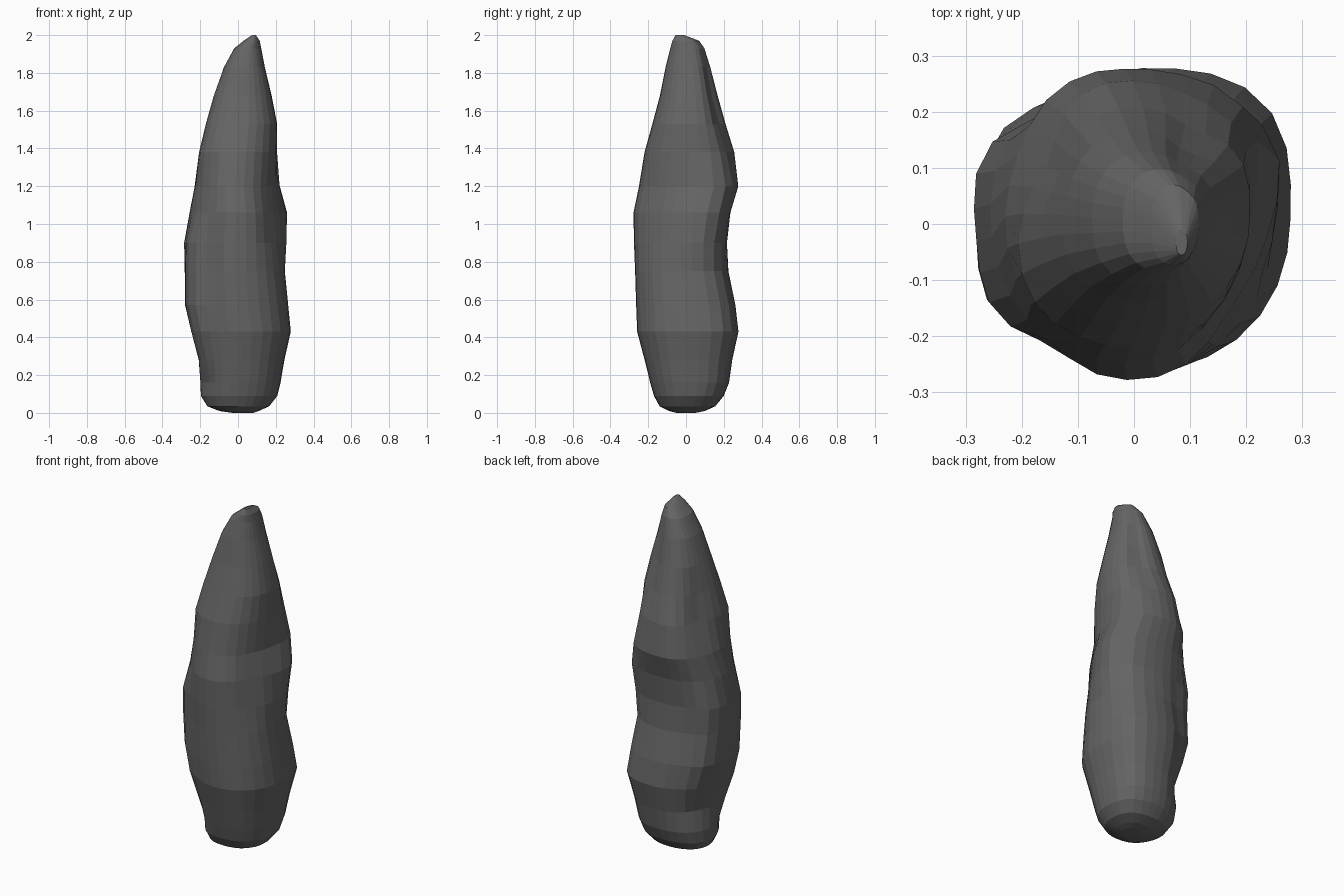
import bpy, bmesh, math

SIDES = 28
# Height, then left, right, front and back limits of each cross-section
RINGS = [
    (0.00, -0.03, 0.08, -0.05, 0.05),
    (0.01, -0.10, 0.11, -0.09, 0.10),
    (0.035, -0.165, 0.165, -0.14, 0.155),
    (0.09, -0.20, 0.208, -0.17, 0.20),
    (0.16, -0.205, 0.225, -0.19, 0.228),
    (0.28, -0.215, 0.245, -0.22, 0.245),
    (0.43, -0.25, 0.278, -0.26, 0.278),
    (0.57, -0.28, 0.265, -0.266, 0.262),
    (0.75, -0.28, 0.247, -0.272, 0.225),
    (0.90, -0.28, 0.247, -0.278, 0.217),
    (1.06, -0.26, 0.235, -0.28, 0.235),
    (1.20, -0.24, 0.205, -0.25, 0.277),
    (1.38, -0.213, 0.205, -0.22, 0.257),
    (1.53, -0.175, 0.207, -0.178, 0.212),
    (1.68, -0.13, 0.178, -0.138, 0.17),
    (1.83, -0.075, 0.142, -0.108, 0.13),
    (1.93, -0.02, 0.123, -0.083, 0.098),
    (1.97, 0.03, 0.115, -0.072, 0.07),
    (2.00, 0.075, 0.095, -0.055, -0.01),
]
# Corner squareness: back right, back left, front left, front right
POWERS = (2.6, 2.4, 2.6, 2.15)
# Local dents (+) and bulges (-): angle, height, depth, angle spread, height spread
DENTS = [
    (148, 0.33, 0.035, 24, 0.12), (150, 1.40, 0.05, 28, 0.22),
    (145, 0.88, -0.025, 22, 0.18), (118, 0.60, 0.02, 15, 0.40),
    (58, 1.62, 0.035, 20, 0.25), (32, 1.08, -0.045, 24, 0.22),
    (40, 0.45, -0.012, 25, 0.25), (236, 0.75, 0.045, 20, 0.45),
    (212, 1.10, 0.03, 25, 0.15), (212, 0.15, 0.03, 25, 0.13),
    (325, 1.00, 0.035, 26, 0.20),
]


def ring_point(ring, i):
    z, left, right, front, back = ring
    t = math.tau * i / SIDES
    c, s = math.cos(t), math.sin(t)
    cx, cy = (left + right) / 2, (front + back) / 2
    a, b = (right - left) / 2, (back - front) / 2
    n = POWERS[int(4 * i / SIDES)]
    r = (abs(c) ** n + abs(s) ** n) ** (-1 / n)
    x, y = cx + a * r * c, cy + b * r * s
    for ang, h, depth, wa, wh in DENTS:
        d = (math.degrees(t) - ang + 180) % 360 - 180
        w = depth * math.exp(-(d / wa) ** 2 - ((z - h) / wh) ** 2)
        x, y = x - w * c, y - w * s
    return x, y, z


# Tapered lumpy spike lofted through the cross-sections
bm = bmesh.new()
loops = [[bm.verts.new(ring_point(r, i)) for i in range(SIDES)] for r in RINGS]
for lo, hi in zip(loops, loops[1:]):
    for i in range(SIDES):
        j = (i + 1) % SIDES
        bm.faces.new((lo[i], lo[j], hi[j], hi[i]))
bm.faces.new(loops[0][::-1])
bm.faces.new(loops[-1])
mesh = bpy.data.meshes.new("rock_spike")
bm.to_mesh(mesh)
bm.free()

# Dark stone colour
stone = bpy.data.materials.new("dark_stone")
stone.diffuse_color = (0.13, 0.13, 0.13, 1)
mesh.materials.append(stone)
bpy.context.collection.objects.link(bpy.data.objects.new("rock_spike", mesh))
